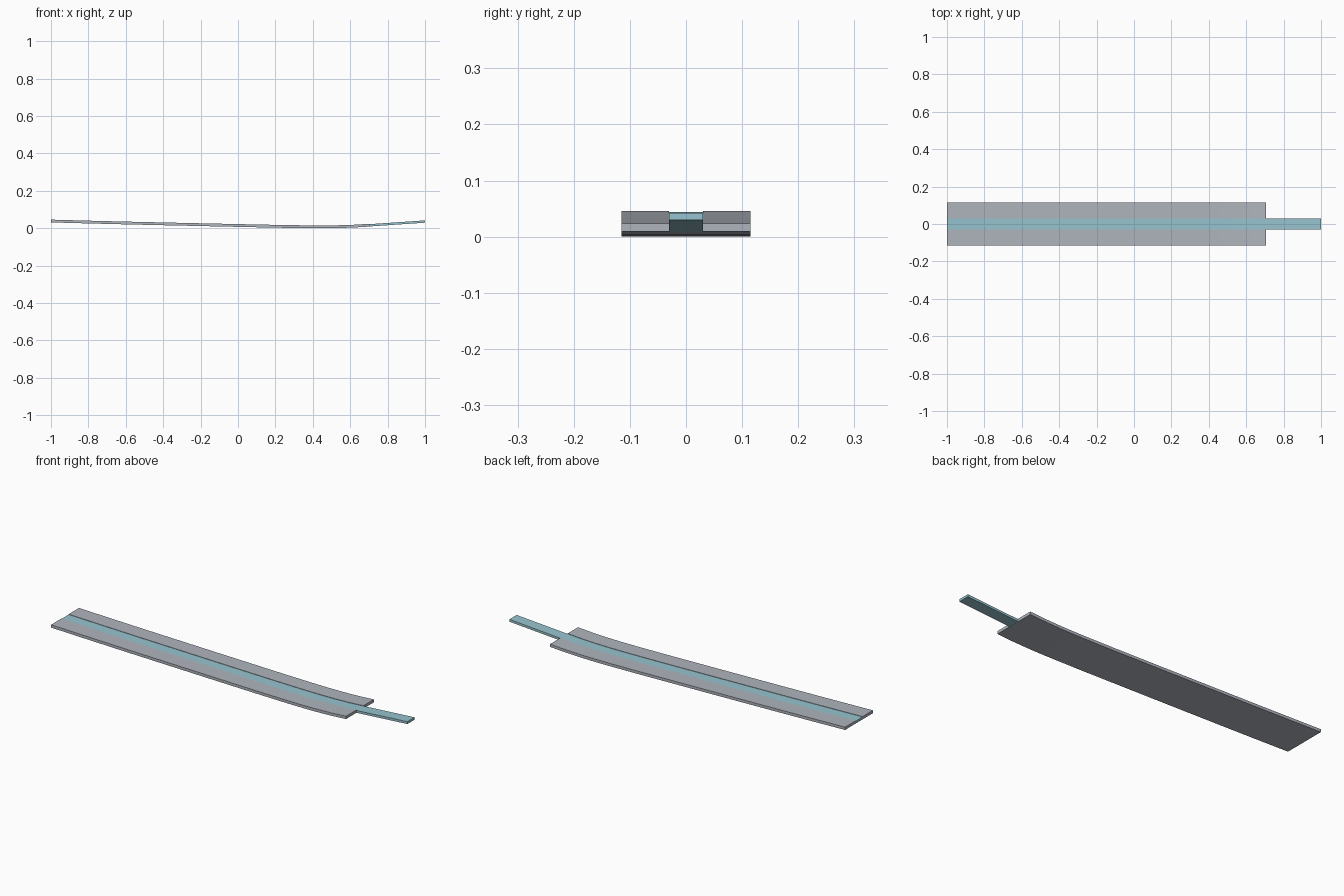
import bpy, bmesh

if "Cube" in bpy.data.objects:
    bpy.data.objects.remove(bpy.data.objects["Cube"])

# Underside height of the bent strip along x
BEND = [(-1, .031), (-.8, .0255), (-.6, .0205), (-.4, .016), (-.2, .0115), (0, .0072),
        (.2, .003), (.35, .0007), (.45, 0), (.53, .0008), (.62, .0037), (.705, .009),
        (.85, .0188), (1, .029)]


def material(name, color):
    m = bpy.data.materials.new(name)
    m.diffuse_color = (*color, 1)
    m.use_nodes = True
    m.node_tree.nodes["Principled BSDF"].inputs["Base Color"].default_value = m.diffuse_color
    return m


def sweep(name, profile, end_x, mat):
    """Sweep a closed (y, z) profile along the bend, from x = -1 to end_x."""
    bm = bmesh.new()
    rings = [[bm.verts.new((x, y, base + z)) for y, z in profile]
             for x, base in BEND if x <= end_x]
    n = len(profile)
    for a, b in zip(rings, rings[1:]):
        for i in range(n):
            j = (i + 1) % n
            bm.faces.new((a[i], a[j], b[j], b[i]))
    bm.faces.new(rings[0])
    bm.faces.new(rings[-1])
    bmesh.ops.recalc_face_normals(bm, faces=bm.faces)
    mesh = bpy.data.meshes.new(name)
    bm.to_mesh(mesh)
    bm.free()
    mesh.materials.append(mat)
    obj = bpy.data.objects.new(name, mesh)
    bpy.context.collection.objects.link(obj)
    return obj


grey = material("cool grey", (.43, .46, .51))
teal = material("pale teal", (.31, .55, .62))

W, S, T = .115, .03, .0148   # half width, strip half width, thickness
# Wide plate with a shallow groove for the strip
sweep("wide_plate", [(-W, 0), (W, 0), (W, T), (S, T), (S, .0118),
                     (-S, .0118), (-S, T), (-W, T)], .705, grey)
# Narrow strip lying in the groove and projecting past the plate as a tang
sweep("centre_strip", [(-S, .0005), (S, .0005), (S, .0128), (-S, .0128)], 1, teal)
